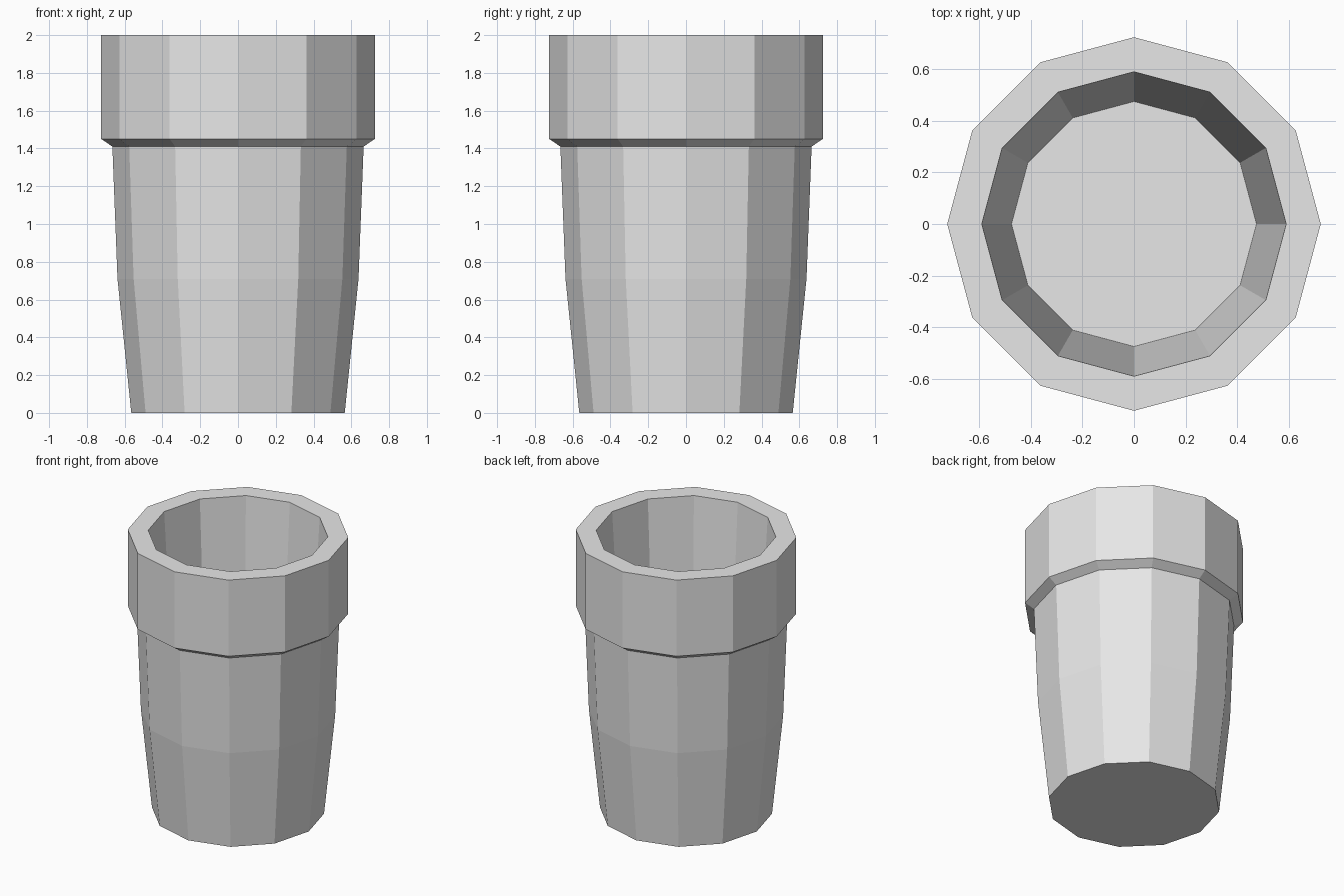
import bpy, bmesh, math

if "Cube" in bpy.data.objects:
    bpy.data.objects.remove(bpy.data.objects["Cube"])

SIDES = 12

# One flat grey for the whole cup
grey = bpy.data.materials.new("light_grey")
grey.diffuse_color = (0.8, 0.8, 0.8, 1.0)
grey.use_nodes = True
grey.node_tree.nodes["Principled BSDF"].inputs["Base Color"].default_value = grey.diffuse_color


def lathe(name, profile):
    """Closed faceted solid from (radius, height) rings, capped at both ends."""
    bm = bmesh.new()
    rings = []
    for r, z in profile:
        rings.append([bm.verts.new((r * math.cos(math.tau * i / SIDES),
                                    r * math.sin(math.tau * i / SIDES), z))
                      for i in range(SIDES)])
    for a, b in zip(rings, rings[1:]):
        for i in range(SIDES):
            j = (i + 1) % SIDES
            bm.faces.new((a[i], a[j], b[j], b[i]))
    bm.faces.new(rings[0][::-1])
    bm.faces.new(rings[-1])
    bmesh.ops.recalc_face_normals(bm, faces=bm.faces)
    mesh = bpy.data.meshes.new(name)
    bm.to_mesh(mesh)
    bm.free()
    mesh.materials.append(grey)
    obj = bpy.data.objects.new(name, mesh)
    bpy.context.collection.objects.link(obj)
    return obj


# Tapered body, thick collar, flat rim, then the hollow down to its floor
lathe("cup", [
    (0.565, 0.0), (0.638, 0.71), (0.665, 1.41),   # outer wall
    (0.724, 1.45), (0.724, 2.0),                  # collar
    (0.59, 2.0), (0.475, 0.1),                    # rim and inner wall
])
